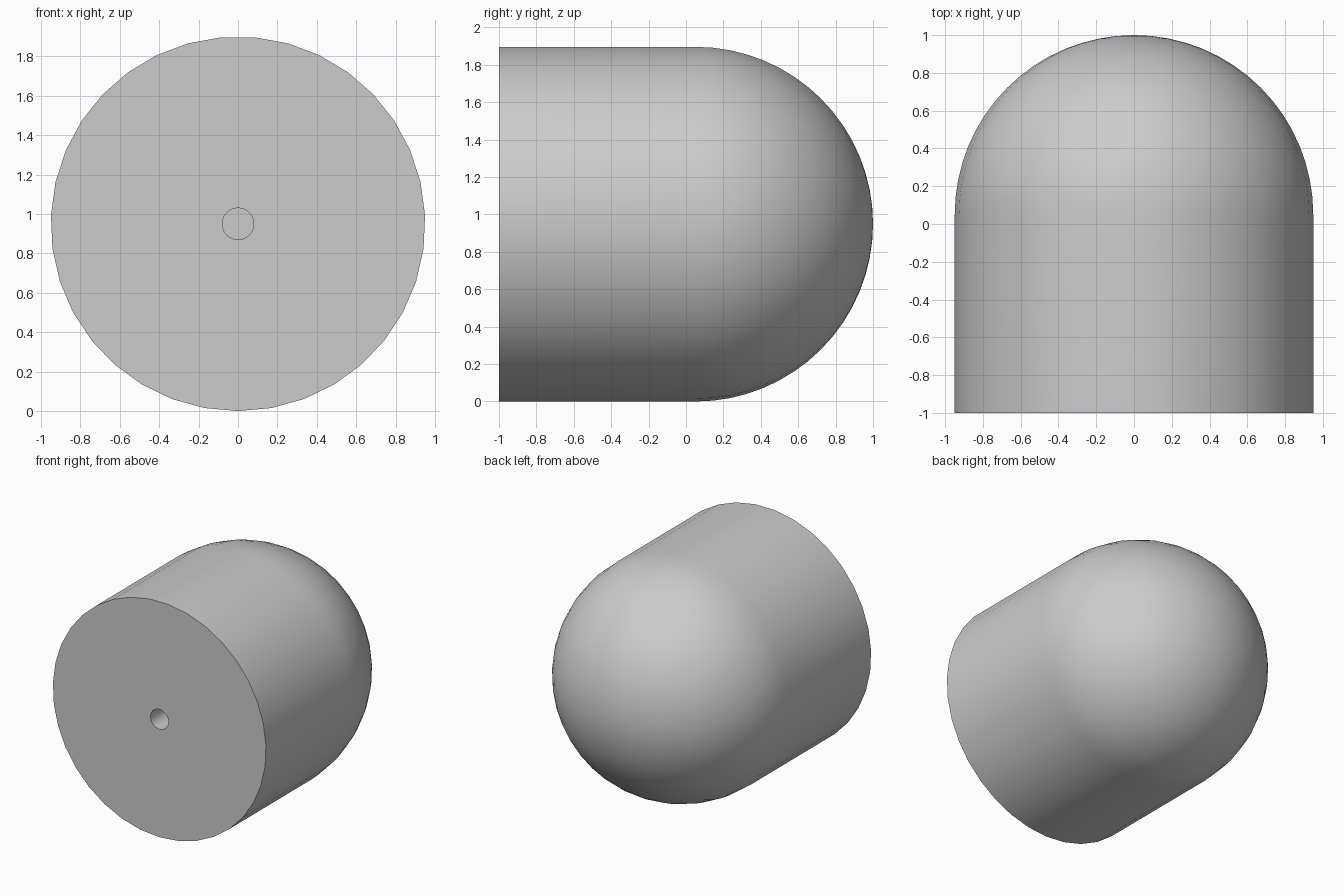
import bpy, bmesh, math
from mathutils import Vector

cube = bpy.data.objects.get("Cube")
if cube:
    bpy.data.objects.remove(cube, do_unlink=True)

RADIUS = 0.95
HOLE_RADIUS = 0.08
HOLE_DEPTH = 0.5
FRONT = -1.0
SHOULDER = 0.05     # where the cylinder becomes the dome
SIDES = 35
DOME_RINGS = 16

grey = bpy.data.materials.new("plain grey")
grey.use_nodes = True
colour = (0.6, 0.6, 0.6, 1)
grey.diffuse_color = colour
grey.node_tree.nodes["Principled BSDF"].inputs["Base Color"].default_value = colour

# Half section as (radius, y): blind hole, flat front, straight wall, round dome
profile = [(0, FRONT + HOLE_DEPTH), (HOLE_RADIUS, FRONT + HOLE_DEPTH),
           (HOLE_RADIUS, FRONT), (RADIUS, FRONT)]
for i in range(DOME_RINGS + 1):
    a = math.pi / 2 * i / DOME_RINGS
    profile.append((RADIUS * math.cos(a), SHOULDER + RADIUS * math.sin(a)))

# Revolve the section around the y axis, starting with a corner at the bottom
bm = bmesh.new()
verts = [bm.verts.new((0, y, RADIUS - r)) for r, y in profile]
edges = [bm.edges.new(pair) for pair in zip(verts, verts[1:])]
bmesh.ops.spin(bm, geom=verts + edges, cent=Vector((0, 0, RADIUS)),
               axis=Vector((0, 1, 0)), angle=2 * math.pi, steps=SIDES)
bmesh.ops.remove_doubles(bm, verts=bm.verts, dist=0.0005)
bmesh.ops.recalc_face_normals(bm, faces=bm.faces)

mesh = bpy.data.meshes.new("domed_cap")
bm.to_mesh(mesh)
bm.free()
mesh.materials.append(grey)
cap = bpy.data.objects.new("domed_cap", mesh)
bpy.context.collection.objects.link(cap)

# Smooth the round surfaces, keep the rims crisp
bpy.ops.object.select_all(action="DESELECT")
cap.select_set(True)
bpy.context.view_layer.objects.active = cap
bpy.ops.object.shade_smooth_by_angle(angle=math.radians(30))
